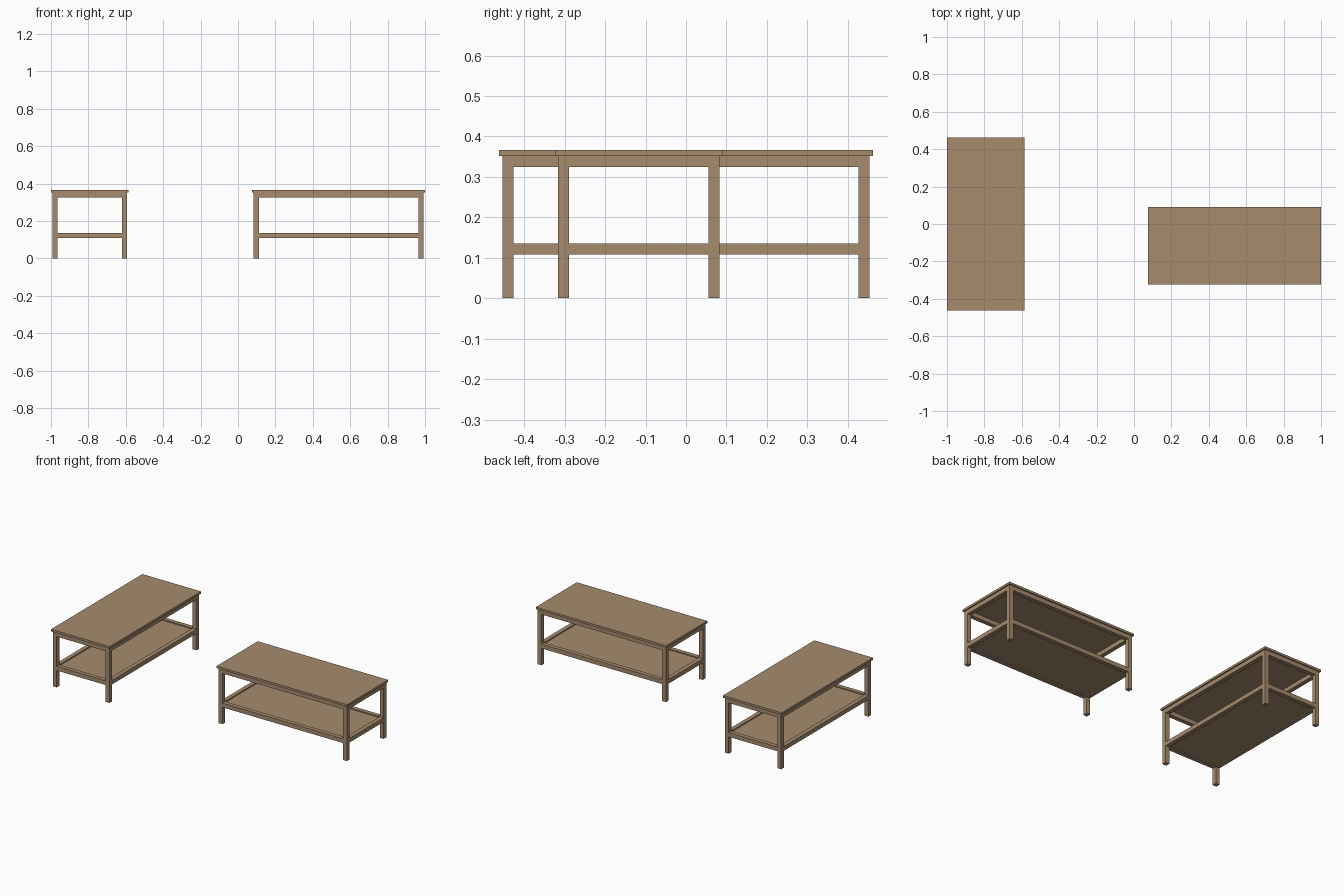
import bpy
from mathutils import Matrix

if "Cube" in bpy.data.objects:
    bpy.data.objects.remove(bpy.data.objects["Cube"])

wood = bpy.data.materials.new("light brown wood")
wood.diffuse_color = (0.38, 0.26, 0.155, 1)
wood.use_nodes = True
wood.node_tree.nodes["Principled BSDF"].inputs["Base Color"].default_value = wood.diffuse_color


def box(name, lo, hi, M):
    """Axis-aligned box between two corners, placed by matrix M."""
    x0, y0, z0 = lo
    x1, y1, z1 = hi
    v = [M @ Matrix.Translation((x, y, z)).translation
         for z in (z0, z1) for x, y in ((x0, y0), (x1, y0), (x1, y1), (x0, y1))]
    f = [(3, 2, 1, 0), (4, 5, 6, 7)] + [(i, (i + 1) % 4, (i + 1) % 4 + 4, i + 4) for i in range(4)]
    me = bpy.data.meshes.new(name)
    me.from_pydata(v, [], f)
    me.materials.append(wood)
    ob = bpy.data.objects.new(name, me)
    bpy.context.collection.objects.link(ob)


L, W = 0.462, 0.2075        # half length and half width of the top
OVER, T = 0.008, 0.027      # overhang and bar thickness
H, TOP = 0.352, 0.366       # underside and surface of the top
lx, ly = L - OVER, W - OVER
ix, iy = lx - T, ly - T     # inner faces of the legs


def table(tag, M):
    box(tag + "_top", (-L, -W, H), (L, W, TOP), M)
    # legs
    for i, sx in enumerate((-1, 1)):
        for j, sy in enumerate((-1, 1)):
            xs, ys = sorted((sx * ix, sx * lx)), sorted((sy * iy, sy * ly))
            box(f"{tag}_leg_{i}{j}", (xs[0], ys[0], 0), (xs[1], ys[1], H), M)
    # upper apron and lower rails between the legs
    for part, z0, z1 in (("apron", H - T, H), ("rail", 0.108, 0.135)):
        for s in (-1, 1):
            ys, xs = sorted((s * iy, s * ly)), sorted((s * ix, s * lx))
            box(f"{tag}_long_{part}", (-ix, ys[0], z0), (ix, ys[1], z1), M)
            box(f"{tag}_short_{part}", (xs[0], -iy, z0), (xs[1], iy, z1), M)
    # recessed lower shelf
    box(tag + "_shelf", (-ix, -iy, 0.115), (ix, iy, 0.128), M)


table("left_table", Matrix.Translation((-0.7925, 0, 0)) @ Matrix.Rotation(1.5707963, 4, 'Z'))
table("right_table", Matrix.Translation((0.538, -0.117, 0)))
